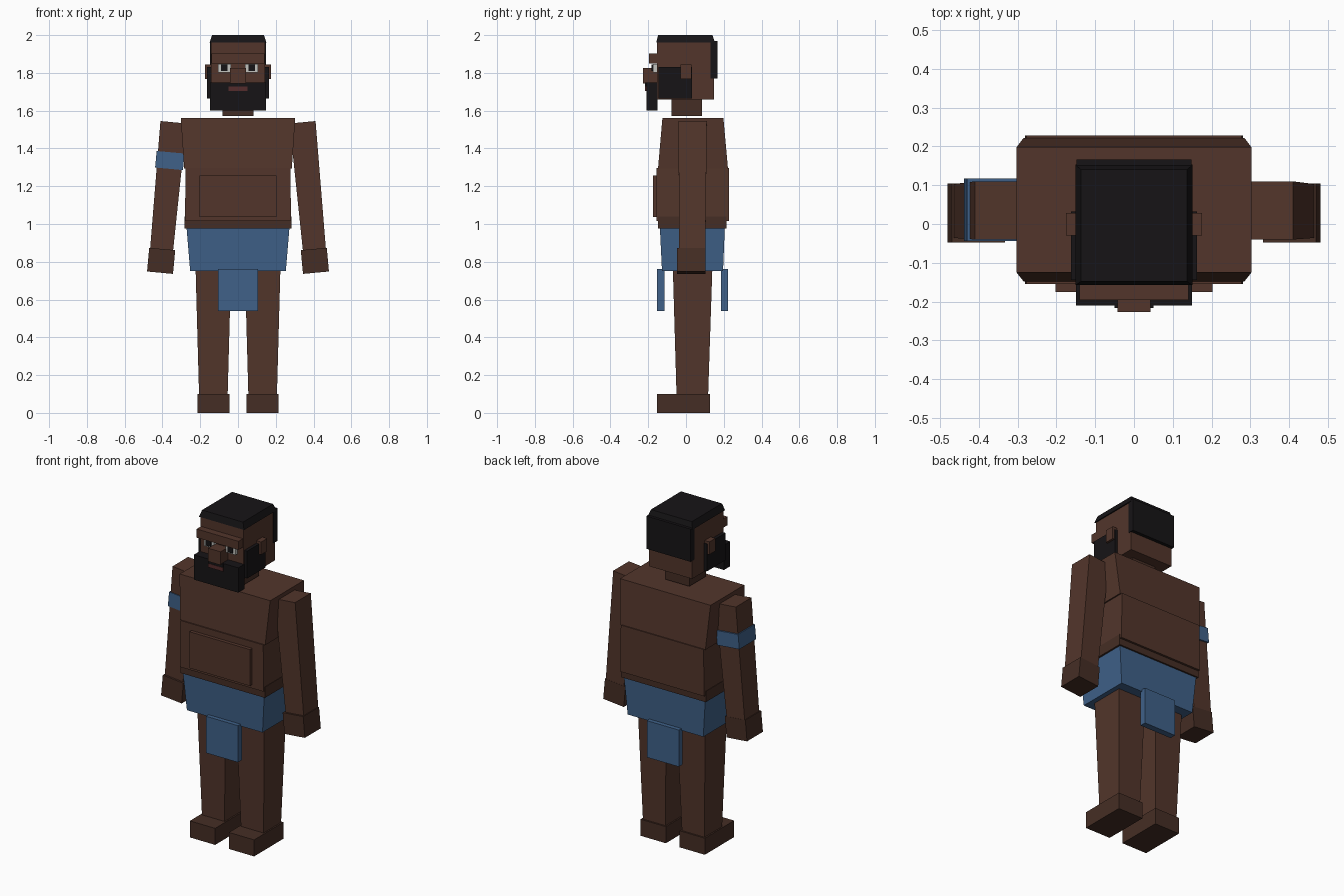
import bpy, bmesh, math
from mathutils import Matrix

if "Cube" in bpy.data.objects:
    bpy.data.objects.remove(bpy.data.objects["Cube"])


def material(name, r, g, b):
    m = bpy.data.materials.new(name)
    m.diffuse_color = (r, g, b, 1)
    m.use_nodes = True
    m.node_tree.nodes["Principled BSDF"].inputs["Base Color"].default_value = m.diffuse_color
    return m


SKIN = material("skin", 0.085, 0.036, 0.024)
DARK_SKIN = material("dark_skin", 0.06, 0.027, 0.018)
CLOTH = material("blue_cloth", 0.05, 0.12, 0.25)
HAIR = material("black_hair", 0.008, 0.007, 0.008)
WHITE = material("eye_white", 0.55, 0.55, 0.52)
LIPS = material("lips", 0.09, 0.025, 0.025)


def block(name, mat, x, y, z, top_x=None, top_y=None, tilt=0):
    """Box from (min, max) ranges; optional different top ranges; tilt about y at its centre."""
    tx, ty = top_x or x, top_y or y
    c = ((x[0] + x[1]) / 2, (y[0] + y[1]) / 2, (z[0] + z[1]) / 2)
    bm = bmesh.new()
    bmesh.ops.create_cube(bm, size=1)
    for v in bm.verts:
        rx, ry = (tx, ty) if v.co.z > 0 else (x, y)
        v.co = (rx[v.co.x > 0] - c[0], ry[v.co.y > 0] - c[1], z[v.co.z > 0] - c[2])
    bm.transform(Matrix.Translation(c) @ Matrix.Rotation(tilt, 4, 'Y'))
    me = bpy.data.meshes.new(name)
    bm.to_mesh(me)
    bm.free()
    me.materials.append(mat)
    ob = bpy.data.objects.new(name, me)
    bpy.context.collection.objects.link(ob)
    return ob


def sym(w):
    return (-w, w)


def pair(name, mat, x, y, z, top_x=None, top_y=None, tilt=0):
    """The same block on both sides of x = 0."""
    flip = lambda r: (-r[1], -r[0]) if r else None
    block(name + "_left", mat, x, y, z, top_x, top_y, tilt)
    block(name + "_right", mat, flip(x), y, z, flip(top_x), top_y, -tilt)


# Torso
block("chest", SKIN, sym(0.285), (-0.148, 0.222), (1.295, 1.56), sym(0.303), (-0.125, 0.198))
block("belly", SKIN, sym(0.281), (-0.155, 0.228), (1.015, 1.297), sym(0.277))
block("belly_front", SKIN, sym(0.203), (-0.176, -0.14), (1.037, 1.257))
block("waist", DARK_SKIN, sym(0.283), (-0.147, 0.215), (0.975, 1.04))

# Loincloth with front and back flaps
block("loincloth", CLOTH, sym(0.253), (-0.127, 0.196), (0.75, 0.975), sym(0.272), (-0.138, 0.205))
block("front_flap", CLOTH, sym(0.107), (-0.153, -0.115), (0.54, 0.762))
block("back_flap", CLOTH, sym(0.107), (0.184, 0.222), (0.54, 0.762))

# Legs and feet
pair("leg", SKIN, (0.055, 0.206), (-0.05, 0.117), (0.09, 0.78), (0.036, 0.225), (-0.07, 0.14))
pair("foot", DARK_SKIN, (0.046, 0.215), (-0.153, 0.127), (0, 0.1))

# Arms, hands and a band on one arm, all splayed outward
TILT = -math.radians(5.3)
pair("arm", SKIN, (0.312, 0.434), (-0.036, 0.103), (0.865, 1.54), (0.304, 0.442), (-0.04, 0.11), TILT)
pair("hand", DARK_SKIN, (0.338, 0.476), (-0.048, 0.104), (0.742, 0.868), tilt=TILT)
block("arm_band", CLOTH, (-0.435, -0.287), (-0.044, 0.117), (1.292, 1.38), tilt=-TILT)

# Neck and head
block("neck", DARK_SKIN, sym(0.081), (-0.076, 0.084), (1.572, 1.68))
block("head", SKIN, sym(0.144), (-0.154, 0.147), (1.658, 1.965))
pair("ear", SKIN, (0.13, 0.176), (-0.03, 0.028), (1.768, 1.845))

# Hair and beard
block("hair_top", HAIR, sym(0.151), (-0.158, 0.153), (1.96, 2.0), sym(0.137), (-0.148, 0.14))
block("hair_back", HAIR, sym(0.148), (0.13, 0.167), (1.77, 1.968))
pair("beard_side", HAIR, (0.12, 0.163), (-0.145, 0.032), (1.665, 1.83))
block("beard_front", HAIR, sym(0.149), (-0.21, -0.15), (1.6, 1.75))
block("moustache", HAIR, sym(0.05), (-0.217, -0.16), (1.728, 1.75))

# Face
block("mouth", LIPS, sym(0.05), (-0.217, -0.18), (1.704, 1.727))
block("nose", SKIN, sym(0.042), (-0.227, -0.14), (1.745, 1.825))
block("brow", SKIN, sym(0.14), (-0.196, -0.14), (1.851, 1.903))
pair("eye", WHITE, (0.038, 0.106), (-0.175, -0.14), (1.803, 1.848))
pair("pupil", HAIR, (0.056, 0.09), (-0.182, -0.15), (1.811, 1.845))
